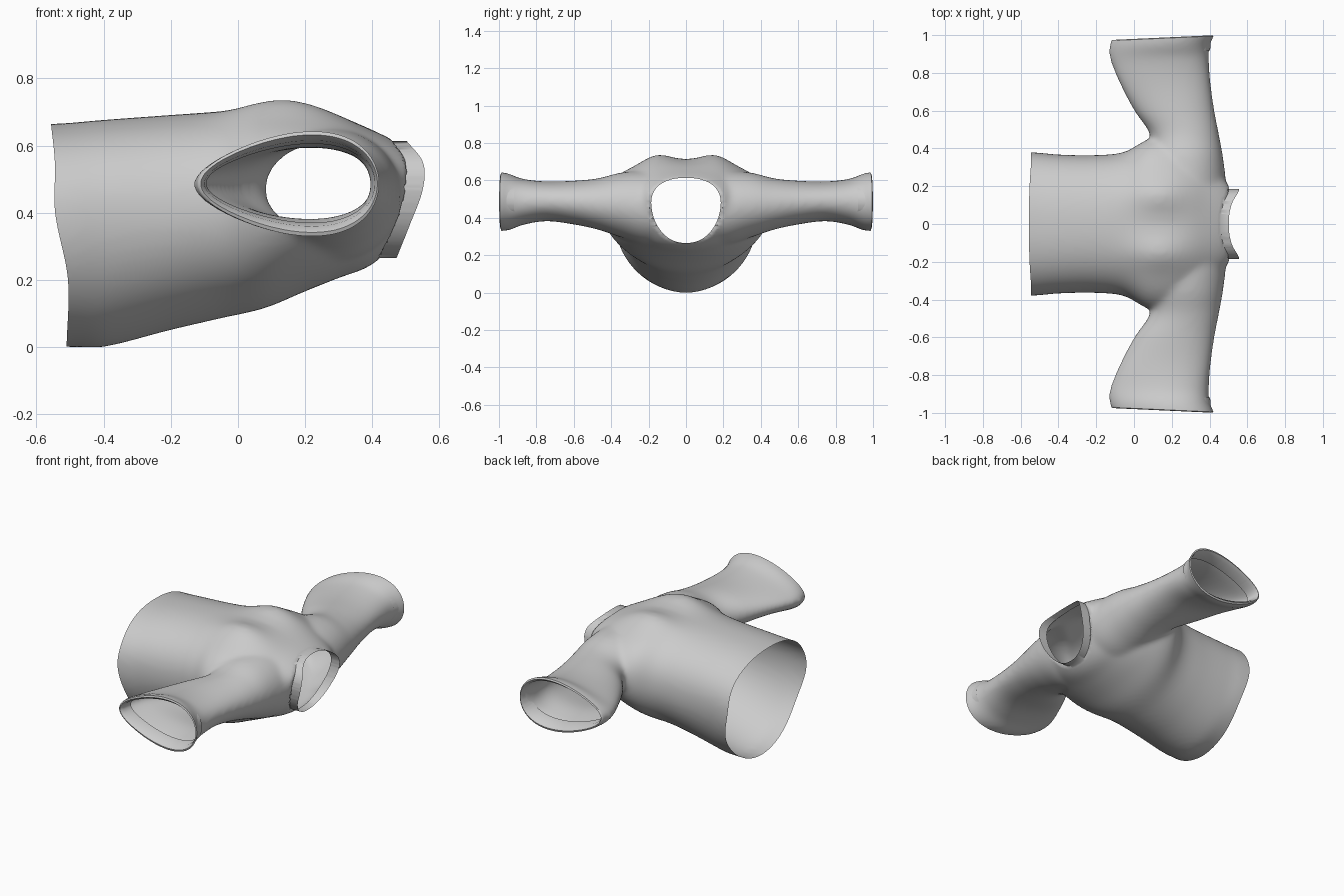
import bpy, bmesh, math
from mathutils import Vector

if "Cube" in bpy.data.objects:
    bpy.data.objects.remove(bpy.data.objects["Cube"])


def table(rows, u):
    """Smooth (Catmull-Rom style) lookup in rows keyed by their first value."""
    u = min(max(u, rows[0][0]), rows[-1][0])
    i = max(k for k in range(len(rows) - 1) if rows[k][0] <= u)
    a, b = rows[i], rows[i + 1]
    p, n = rows[max(i - 1, 0)], rows[min(i + 2, len(rows) - 1)]
    h = b[0] - a[0]
    t = (u - a[0]) / h
    out = []
    for k in range(1, len(a)):
        m0 = (b[k] - p[k]) / (b[0] - p[0]) * h
        m1 = (n[k] - a[k]) / (n[0] - a[0]) * h
        out.append((2*t**3 - 3*t**2 + 1) * a[k] + (t**3 - 2*t**2 + t) * m0
                   + (3*t**2 - 2*t**3) * b[k] + (t**3 - t**2) * m1)
    return out


def spow(v, e):
    return math.copysign(abs(v) ** e, v)


def loft(bm, rings):
    """Closed skin through rings of equal point count."""
    vs = [[bm.verts.new(p) for p in r] for r in rings]
    n = len(vs[0])
    for a, b in zip(vs, vs[1:]):
        for i in range(n):
            bm.faces.new((a[i], a[(i + 1) % n], b[(i + 1) % n], b[i]))
    bm.faces.new(vs[0][::-1])
    bm.faces.new(vs[-1])


# torso sections: x, bottom z, top z, half width, height of widest point
TORSO = [(-0.62, 0.0, 0.66, 0.385, 0.38), (-0.5, 0.0, 0.665, 0.378, 0.38),
         (-0.4, 0.0, 0.675, 0.368, 0.39), (-0.2, 0.05, 0.69, 0.365, 0.40),
         (-0.05, 0.085, 0.70, 0.382, 0.42), (0.08, 0.115, 0.71, 0.45, 0.45),
         (0.2, 0.165, 0.705, 0.45, 0.46), (0.3, 0.205, 0.685, 0.40, 0.46),
         (0.4, 0.245, 0.645, 0.32, 0.46), (0.47, 0.32, 0.61, 0.25, 0.48),
         (0.51, 0.42, 0.58, 0.19, 0.51)]
# sleeve sections: distance from centre, x min, x max, z min, z max
SLEEVE = [(0.0, 0.05, 0.485, 0.27, 0.63), (0.2, 0.05, 0.488, 0.25, 0.65),
          (0.35, 0.07, 0.472, 0.295, 0.64), (0.47, 0.085, 0.451, 0.335, 0.61),
          (0.6, 0.0, 0.426, 0.363, 0.597), (0.75, -0.08, 0.406, 0.382, 0.592),
          (0.88, -0.13, 0.396, 0.362, 0.605), (0.95, -0.13, 0.402, 0.335, 0.632),
          (1.0, -0.11, 0.425, 0.332, 0.64), (1.08, -0.09, 0.43, 0.332, 0.64)]
N = 64


def torso_ring(x):
    lo, hi, w, mid = table(TORSO, x)
    bump = 0.038 * math.exp(-((x - 0.14) / 0.16) ** 2)
    ring = []
    for i in range(N):
        t = math.tau * i / N
        c, s = math.cos(t), math.sin(t)
        e = 0.88 if s > 0 else 1.03
        y = w * spow(c, e)
        z = mid + (hi - mid if s > 0 else mid - lo) * spow(s, e)
        if s > 0:
            z += bump * s * math.exp(-((abs(y) - 0.16) / 0.09) ** 2)
        ring.append((x, y, z))
    return ring


def sleeve_ring(y):
    x0, x1, z0, z1 = table(SLEEVE, abs(y))
    egg = 0.3 * min(max((abs(y) - 0.45) / 0.4, 0), 1)
    ring = []
    for i in range(N):
        t = math.tau * i / N
        c, s = math.cos(t), math.sin(t)
        ring.append(((x0 + x1) / 2 + (x1 - x0) / 2 * c, y,
                     (z0 + z1) / 2 + (z1 - z0) / 2 * s * (1 + egg * c - 0.05 * egg)))
    return ring


# torso and sleeves fused into one cloth skin
bm = bmesh.new()
loft(bm, [torso_ring(-0.62 + 1.13 * i / 48) for i in range(49)])
loft(bm, [sleeve_ring(-1.08 + 2.16 * i / 96) for i in range(97)])
bmesh.ops.recalc_face_normals(bm, faces=bm.faces)
me = bpy.data.meshes.new("shirt")
bm.to_mesh(me)
bm.free()
shirt = bpy.data.objects.new("shirt", me)
bpy.context.collection.objects.link(shirt)
rm = shirt.modifiers.new("fuse", 'REMESH')
rm.mode = 'VOXEL'
rm.voxel_size = 0.012
sm = shirt.modifiers.new("relax", 'SMOOTH')
sm.factor = 0.5
sm.iterations = 20
deps = bpy.context.evaluated_depsgraph_get()
me = bpy.data.meshes.new_from_object(shirt.evaluated_get(deps))
shirt.modifiers.clear()
shirt.data = me
bm = bmesh.new()
bm.from_mesh(me)

# neck opening: outline in the y-z plane, x of its base and rim by height
BASE = [(0.26, 0.42), (0.36, 0.455), (0.45, 0.485), (0.55, 0.498), (0.615, 0.458)]
RIM = [(0.26, 0.47), (0.36, 0.51), (0.47, 0.55), (0.55, 0.55), (0.615, 0.50)]
MID = 0.438
outline = []
for i in range(240):
    t = math.tau * i / 240
    s = spow(math.sin(t), 0.9)
    outline.append((0.182 * spow(math.cos(t), 0.87) * (1 + 0.17 * s), MID + 0.174 * s))


def neck_radius(a):
    p = min(outline, key=lambda p: abs((math.atan2(p[1] - MID, p[0]) - a + math.pi)
                                       % math.tau - math.pi))
    return math.hypot(p[0], p[1] - MID)


def in_neck(v):
    y, z = v.co.y, v.co.z - MID
    return math.hypot(y, z) < neck_radius(math.atan2(z, y))


near = [v for v in bm.verts if v.co.x > 0.36 and abs(v.co.y) < 0.24]
bmesh.ops.delete(bm, geom=[v for v in near if in_neck(v)], context='VERTS')
edge = [e for e in bm.edges if e.is_boundary]
for v in {v for e in edge for v in e.verts}:
    a = math.atan2(v.co.z - MID, v.co.y)
    r = neck_radius(a)
    y, z = r * math.cos(a), MID + r * math.sin(a)
    v.co = (table(BASE, z)[0], y, z)

# collar band pulled out of the neck edge
new = bmesh.ops.extrude_edge_only(bm, edges=edge)["geom"]
for v in [g for g in new if isinstance(g, bmesh.types.BMVert)]:
    v.co.x = table(RIM, v.co.z)[0]


def trim(point, normal):
    cut = bmesh.ops.bisect_plane(bm, geom=bm.verts[:] + bm.edges[:] + bm.faces[:],
                                 plane_co=point, plane_no=normal, clear_outer=True)
    return [g for g in cut["geom_cut"] if isinstance(g, bmesh.types.BMEdge)]


# open the hem
trim(Vector((-0.53, 0, 0)), Vector((-1, 0, 0)))

# open each cuff and roll its edge inward: x scale, z scale, depth per step
for side in (-1, 1):
    rim = trim(Vector((0.42, side * 0.995, 0)), Vector((-0.045, side, 0)).normalized())
    for sx, sz, dy in ((0.975, 0.93, -0.004), (0.965, 0.88, 0.02), (0.98, 0.92, 0.06)):
        geom = bmesh.ops.extrude_edge_only(bm, edges=rim)["geom"]
        rim = [g for g in geom if isinstance(g, bmesh.types.BMEdge)]
        for v in [g for g in geom if isinstance(g, bmesh.types.BMVert)]:
            v.co = (0.2 + (v.co.x - 0.2) * sx, v.co.y - side * dy,
                    0.492 + (v.co.z - 0.492) * sz)

# wavy hem
HEM = [(0.0, 0.02), (0.2, 0.024), (0.4, -0.014), (0.55, -0.015), (0.67, -0.027)]
for v in bm.verts:
    f = min(max((-0.3 - v.co.x) / 0.23, 0), 1)
    v.co.x += f * f * table(HEM, v.co.z)[0]

bottom = min(v.co.z for v in bm.verts)
bmesh.ops.translate(bm, verts=bm.verts, vec=(0, 0, -bottom))
bmesh.ops.recalc_face_normals(bm, faces=bm.faces)
bm.to_mesh(me)
bm.free()

bpy.context.view_layer.objects.active = shirt
shirt.select_set(True)
bpy.ops.object.shade_smooth_by_angle(angle=math.radians(50))
